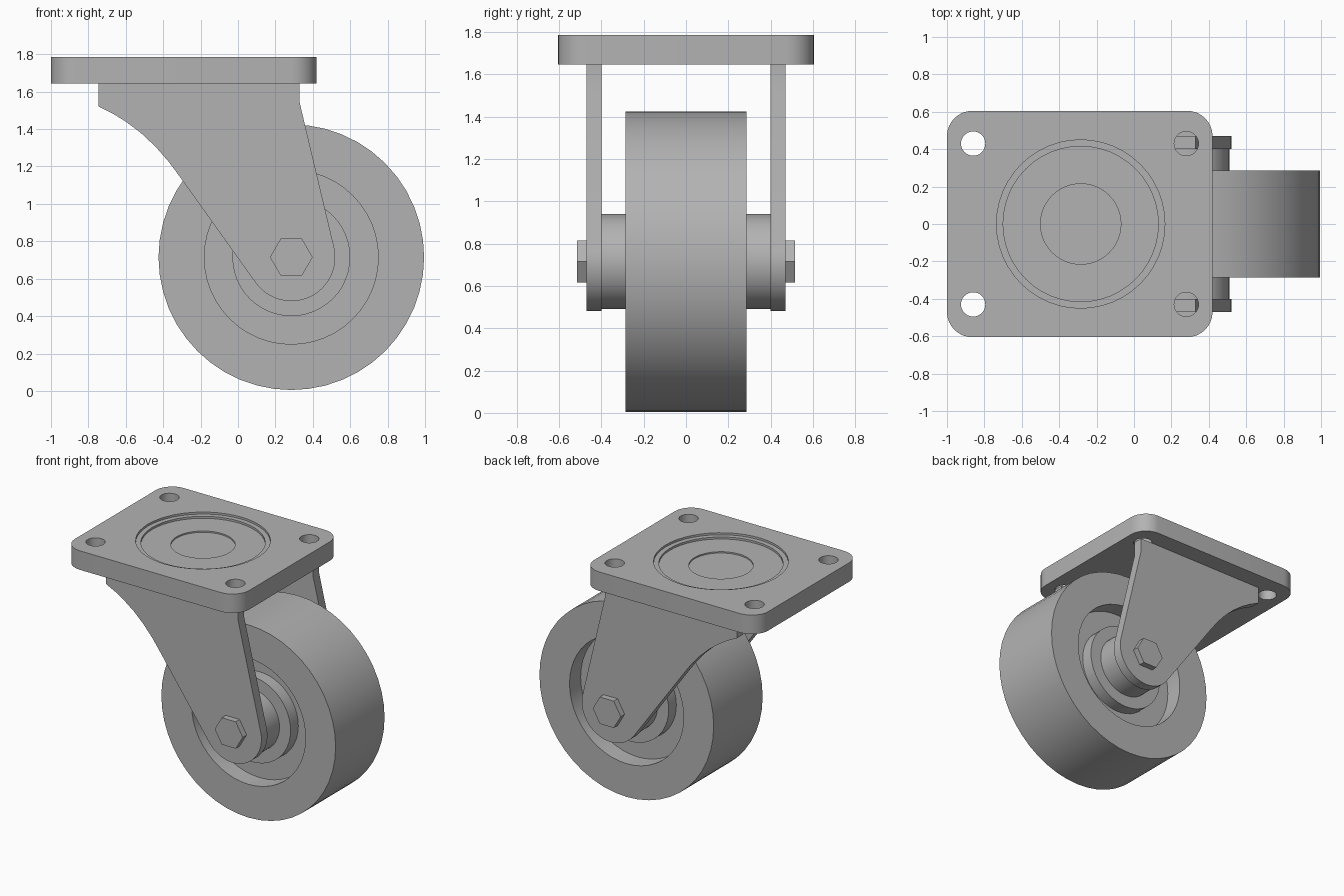
import bpy
import bmesh
from math import sin, cos, pi, radians
from mathutils import Matrix, Vector

cube = bpy.data.objects.get("Cube")
if cube:
    bpy.data.objects.remove(cube)

GREY = (0.45, 0.45, 0.45, 1)
steel = bpy.data.materials.new("plain grey")
steel.use_nodes = True
steel.diffuse_color = GREY
steel.node_tree.nodes["Principled BSDF"].inputs["Base Color"].default_value = GREY

AXLE = Vector((0.285, 0, 0.715))
TO_Y = Matrix.Translation(AXLE) @ Matrix.Rotation(radians(90), 4, "X")


def finish(name, bm, matrix=Matrix()):
    bmesh.ops.remove_doubles(bm, verts=bm.verts, dist=1e-5)
    bm.transform(matrix)
    bmesh.ops.recalc_face_normals(bm, faces=bm.faces)
    mesh = bpy.data.meshes.new(name)
    bm.to_mesh(mesh)
    bm.free()
    mesh.materials.append(steel)
    obj = bpy.data.objects.new(name, mesh)
    bpy.context.collection.objects.link(obj)
    return obj


def smooth(obj):
    bpy.ops.object.select_all(action="DESELECT")
    obj.select_set(True)
    bpy.context.view_layer.objects.active = obj
    bpy.ops.object.shade_smooth_by_angle(angle=radians(30))


def lathe(name, profile, matrix=Matrix(), steps=48):
    """Turn a (radius, height) profile around the local z axis."""
    bm = bmesh.new()
    verts = [bm.verts.new((r, 0, h)) for r, h in profile]
    edges = [bm.edges.new(pair) for pair in zip(verts, verts[1:])]
    bmesh.ops.spin(bm, geom=verts + edges, cent=(0, 0, 0), axis=(0, 0, 1),
                   angle=2 * pi, steps=steps, use_merge=True)
    return finish(name, bm, matrix)


def prism(name, outline, low, high, matrix=Matrix()):
    """Extrude a flat outline along the local z axis."""
    bm = bmesh.new()
    face = bm.faces.new([bm.verts.new((x, y, low)) for x, y in outline])
    top = bmesh.ops.extrude_face_region(bm, geom=[face])["geom"]
    moved = [v for v in top if isinstance(v, bmesh.types.BMVert)]
    bmesh.ops.translate(bm, verts=moved, vec=(0, 0, high - low))
    return finish(name, bm, matrix)


def arc(cx, cy, r, start, end, steps):
    angles = [radians(start + (end - start) * i / steps) for i in range(steps + 1)]
    return [(cx + r * cos(a), cy + r * sin(a)) for a in angles]


def cut(obj, cutter):
    bpy.context.view_layer.objects.active = obj
    mod = obj.modifiers.new("cut", "BOOLEAN")
    mod.operation = "DIFFERENCE"
    mod.solver = "EXACT"
    mod.object = cutter
    bpy.ops.object.modifier_apply(modifier=mod.name)
    bpy.data.objects.remove(cutter)


# Mounting plate with rounded corners
outline = []
for cx, cy, start in ((0.285, 0.47, 0), (-0.865, 0.47, 90),
                      (-0.865, -0.47, 180), (0.285, -0.47, 270)):
    outline += arc(cx, cy, 0.135, start, start + 90, 8)
plate = prism("mounting_plate", outline, 1.645, 1.785)

# Bolt holes and the stepped swivel recess
for x in (-0.86, 0.28):
    for y in (-0.43, 0.43):
        hole = [(0, 1.6), (0.065, 1.6), (0.065, 1.85), (0, 1.85)]
        cut(plate, lathe("hole_cutter", hole, Matrix.Translation((x, y, 0)), 32))
recess = [(0, 1.745), (0.215, 1.745), (0.215, 1.755), (0.415, 1.755),
          (0.415, 1.77), (0.45, 1.77), (0.45, 1.85), (0, 1.85)]
cut(plate, lathe("recess_cutter", recess, Matrix.Translation((-0.285, 0, 0))))
smooth(plate)

# Fork legs: swept rear edge, straight front edge, round axle end
leg = [(0.33, 1.645), (-0.745, 1.645), (-0.745, 1.52), (-0.67, 1.483),
       (-0.6, 1.44), (-0.52, 1.38), (-0.44, 1.305), (-0.37, 1.225), (-0.3, 1.13)]
leg += arc(AXLE.x, AXLE.z, 0.235, 215, 372, 24)
leg += [(0.33, 1.54)]
STAND = Matrix.Rotation(radians(90), 4, "X")
for side, low in (("right", 0.4), ("left", -0.47)):
    smooth(prism("fork_leg_" + side, leg, low, low + 0.07, STAND))

# Wheel with recessed webs and raised bosses on both sides
half = [(0.2, 0.245), (0.315, 0.245), (0.315, 0.155), (0.465, 0.155),
        (0.465, 0.285), (0.71, 0.285)]
profile = half + [(r, -h) for r, h in reversed(half)]
smooth(lathe("wheel", profile + profile[:1], TO_Y))

# Hub tube between the legs
smooth(lathe("hub", [(0, -0.4), (0.225, -0.4), (0.225, 0.4), (0, 0.4)], TO_Y))

# Hexagonal axle bolt, with a head showing on each side
hexagon = arc(0, 0, 0.114, 0, 300, 5)
for side, low in (("right", 0.465), ("left", -0.515)):
    prism("axle_bolt_" + side, hexagon, low, low + 0.05, TO_Y)
